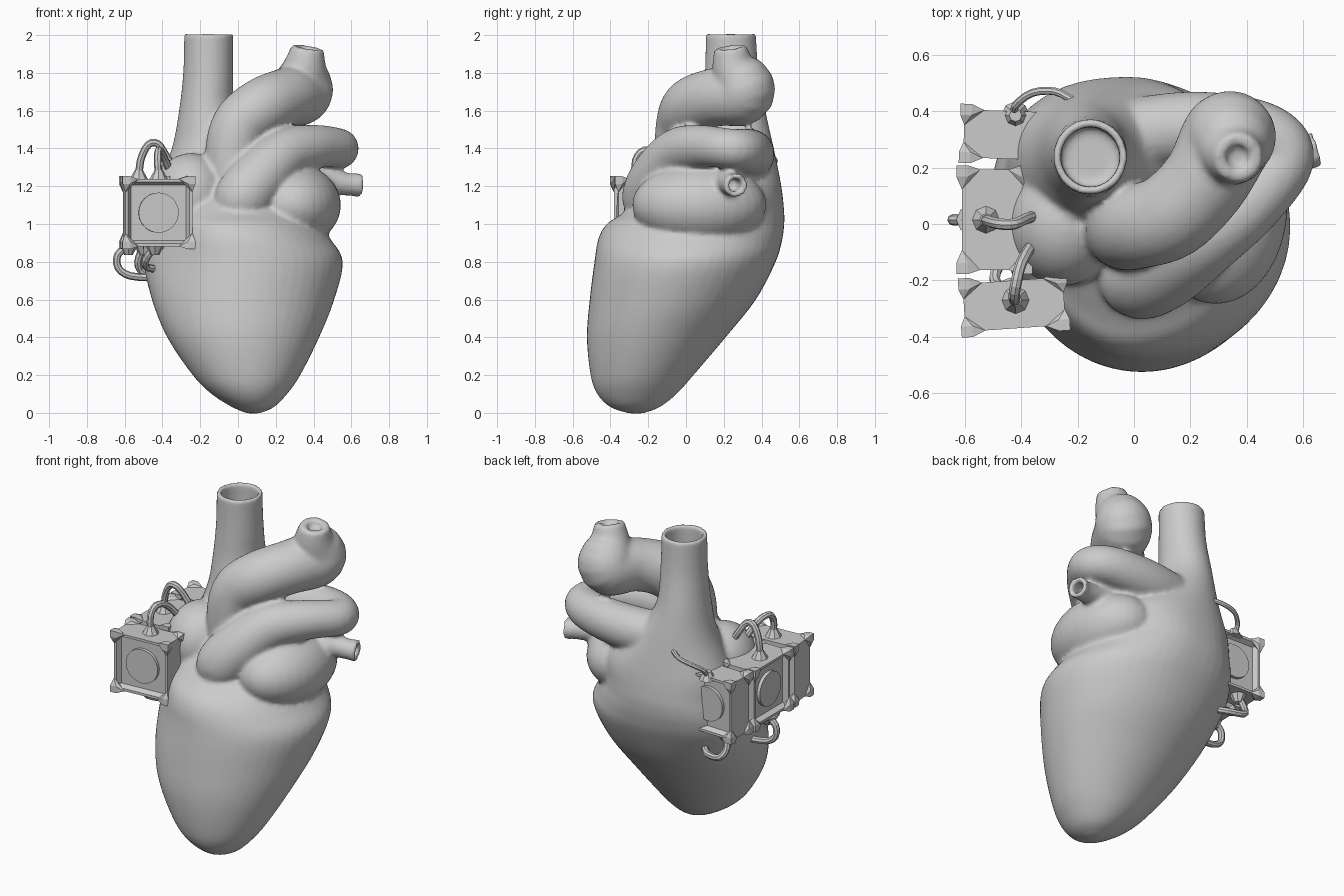
import bpy, bmesh
from math import sin, cos, pi, radians, exp
from mathutils import Vector, Matrix

if "Cube" in bpy.data.objects:
    bpy.data.objects.remove(bpy.data.objects["Cube"])


def spline(rows, n):
    """Catmull-Rom samples through rows of any width."""
    out = []
    for i in range(len(rows) - 1):
        p0, p1, p2, p3 = (rows[max(0, min(len(rows) - 1, i + k))] for k in (-1, 0, 1, 2))
        for s in range(n):
            t = s / n
            out.append([0.5 * (2 * b + (c - a) * t + (2 * a - 5 * b + 4 * c - d) * t * t
                               + (3 * b - a - 3 * c + d) * t ** 3)
                        for a, b, c, d in zip(p0, p1, p2, p3)])
    out.append(list(rows[-1]))
    return out


def skin(bm, rings, hole=None):
    """Skin rings into a closed tube; hole = (inner scale, depth vector) opens the end."""
    if hole:
        last = rings[-1]
        c = sum(last, Vector()) / len(last)
        inner = [c + (p - c) * hole[0] for p in last]
        rings = rings + [inner, [p + hole[1] for p in inner]]
    vs = [[bm.verts.new(p) for p in r] for r in rings]
    n = len(vs[0])
    for a, b in zip(vs, vs[1:]):
        for i in range(n):
            j = (i + 1) % n
            bm.faces.new((a[i], a[j], b[j], b[i]))
    bm.faces.new(vs[0][::-1])
    bm.faces.new(vs[-1])


def tube(bm, rows, sides=24, n=6, hole=None):
    """Tube through rows of (x, y, z, radius)."""
    pts = spline(rows, n)
    pos = [Vector(p[:3]) for p in pts]
    rings, t0, u = [], None, None
    for i, p in enumerate(pos):
        t = (pos[min(i + 1, len(pos) - 1)] - pos[max(i - 1, 0)]).normalized()
        u = t.orthogonal().normalized() if u is None else t0.rotation_difference(t) @ u
        w, t0 = t.cross(u), t
        rings.append([p + pts[i][3] * (cos(a) * u + sin(a) * w)
                      for a in (2 * pi * k / sides for k in range(sides))])
    skin(bm, rings, hole and (hole[0], -t0 * hole[1]))


def finish(bm, name, mat=None):
    bmesh.ops.recalc_face_normals(bm, faces=bm.faces)
    me = bpy.data.meshes.new(name)
    bm.to_mesh(me)
    bm.free()
    ob = bpy.data.objects.new(name, me)
    bpy.context.collection.objects.link(ob)
    if mat:
        ob.matrix_world = mat
    return ob


# Heart: ventricles flowing up into the open vein, rows of (z, xmin, xmax, ymin, ymax)
heart = bmesh.new()
body = [(-0.003, 0.05, 0.11, -0.30, -0.23), (0.03, -0.03, 0.19, -0.40, -0.14),
        (0.1, -0.14, 0.26, -0.47, -0.05), (0.2, -0.24, 0.33, -0.505, 0.04),
        (0.4, -0.375, 0.43, -0.525, 0.21), (0.6, -0.455, 0.51, -0.51, 0.37),
        (0.8, -0.49, 0.555, -0.485, 0.475), (0.92, -0.48, 0.49, -0.465, 0.51),
        (1.0, -0.46, 0.43, -0.42, 0.52), (1.06, -0.44, 0.40, -0.33, 0.52),
        (1.2, -0.42, 0.36, -0.14, 0.505), (1.4, -0.35, 0.12, 0.02, 0.465),
        (1.58, -0.315, -0.01, 0.08, 0.425), (1.8, -0.29, -0.025, 0.1, 0.385),
        (2.008, -0.285, -0.025, 0.105, 0.37)]
rings = []
for z, x0, x1, y0, y1 in spline(body, 5):
    ring = []
    for k in range(48):
        a = 2 * pi * k / 48
        # fuller at the back left, flatter at the front left, around the pumps
        f = 1 - 0.155 * max(0, -cos(a)) * sin(2 * a) * exp(-((z - 0.98) / 0.33) ** 2)
        ring.append(Vector(((x0 + x1) / 2 + f * (x1 - x0) / 2 * cos(a),
                            (y0 + y1) / 2 + f * (y1 - y0) / 2 * sin(a), z)))
    rings.append(ring)
skin(heart, rings, (0.8, Vector((0, 0, -0.3))))

# Atria
for loc, rad in (((0.29, 0.07, 1.1), (0.255, 0.355, 0.22)),
                 ((-0.25, 0.0, 1.15), (0.2, 0.22, 0.225))):
    bmesh.ops.create_uvsphere(heart, u_segments=32, v_segments=20, radius=1,
                              matrix=Matrix.Translation(loc) @ Matrix.Diagonal((*rad, 1)))

# Aorta, ending in a small open tip
tube(heart, [(-0.03, -0.02, 1.1, 0.13), (-0.03, -0.02, 1.35, 0.145), (0.01, -0.01, 1.52, 0.15),
             (0.13, 0.03, 1.62, 0.155), (0.25, 0.15, 1.67, 0.155), (0.33, 0.3, 1.69, 0.165),
             (0.345, 0.29, 1.76, 0.155), (0.355, 0.25, 1.84, 0.115), (0.37, 0.235, 1.935, 0.085)],
     hole=(0.5, 0.035))
# Pulmonary artery, wrapping round to the back
tube(heart, [(-0.02, -0.19, 1.05, 0.11), (0.02, -0.19, 1.13, 0.15), (0.11, -0.15, 1.24, 0.15),
             (0.25, -0.05, 1.37, 0.135), (0.41, 0.07, 1.41, 0.115), (0.535, 0.23, 1.40, 0.105),
             (0.45, 0.32, 1.39, 0.115), (0.2, 0.34, 1.37, 0.13), (-0.1, 0.3, 1.36, 0.13)])
# Small open side vein
tube(heart, [(0.25, 0.2, 1.22, 0.12), (0.45, 0.22, 1.22, 0.075), (0.58, 0.245, 1.21, 0.06),
             (0.65, 0.265, 1.205, 0.065)], hole=(0.55, 0.1))
ob = finish(heart, "heart")
rm = ob.modifiers.new("fuse", 'REMESH')
rm.mode, rm.voxel_size, rm.use_smooth_shade = 'VOXEL', 0.014, True
sm = ob.modifiers.new("soften", 'SMOOTH')
sm.factor, sm.iterations = 0.5, 5


# Pump units: recessed front, flared corners and a round window
def pump(name, loc, angle, depth):
    bm = bmesh.new()
    half, core_half = Vector((0.193, depth / 2, 0.193)), Vector((0.178, depth / 2 - 0.02, 0.178))
    core = bmesh.ops.create_cube(bm, size=2, matrix=Matrix.Diagonal((*core_half, 1)))
    front = min({f for v in core['verts'] for f in v.link_faces},
                key=lambda f: f.calc_center_median().y)
    bmesh.ops.inset_region(bm, faces=[front], thickness=0.022)
    bmesh.ops.inset_region(bm, faces=[front], thickness=0.022, depth=-0.03)
    for s in ((x, y, z) for x in (-1, 1) for y in (-1, 1) for z in (-1, 1)):
        pts = [half - 0.04 * Vector((i & 1, i >> 1 & 1, i >> 2)) for i in range(8)]
        # slopes running from the corner block down to the core edges
        for ax in range(3):
            p = core_half.copy()
            p[ax] = max(half[ax] - 0.085, 0.03)
            pts.append(p)
        vs = [bm.verts.new([c * k for c, k in zip(p, s)]) for p in pts]
        hull = bmesh.ops.convex_hull(bm, input=vs)
        loose = {v for v in hull['geom_interior'] if isinstance(v, bmesh.types.BMVert)}
        bmesh.ops.delete(bm, geom=list(loose), context='VERTS')
    bmesh.ops.create_cone(bm, cap_ends=True, segments=32, radius1=0.106, radius2=0.106, depth=0.03,
                          matrix=Matrix.Translation((0, -depth / 2 + 0.045, 0))
                          @ Matrix.Rotation(pi / 2, 4, 'X'))
    finish(bm, name, Matrix.Translation(loc) @ Matrix.Rotation(radians(angle), 4, 'Z'))


pump("front_pump", (-0.425, -0.285, 1.06), 4, 0.21)
pump("side_pump", (-0.495, 0.015, 1.06), -90, 0.27)
pump("back_pump", (-0.425, 0.315, 1.06), 178, 0.21)


# Pipes with a conical fitting where they leave a pump
def pipe(name, pts, r=0.02):
    bm = bmesh.new()
    tube(bm, [(*p, r) for p in pts], sides=8, n=3)
    up = 1 if pts[1][2] > pts[0][2] else -1
    bmesh.ops.create_cone(bm, cap_ends=True, segments=8, radius1=0.05, radius2=0.022, depth=0.05,
                          matrix=Matrix.Translation((pts[0][0], pts[0][1], pts[0][2] + up * 0.02))
                          @ Matrix.Rotation(0 if up > 0 else pi, 4, 'X'))
    finish(bm, name)


pipe("front_pump_upper_pipe", [(-0.42, -0.27, 1.24), (-0.425, -0.265, 1.34), (-0.42, -0.22, 1.39),
                               (-0.4, -0.14, 1.37), (-0.36, -0.07, 1.28)])
pipe("side_pump_upper_pipe", [(-0.525, 0.015, 1.24), (-0.515, 0.01, 1.34), (-0.475, 0.0, 1.42),
                              (-0.425, 0.0, 1.425), (-0.38, 0.02, 1.36), (-0.34, 0.03, 1.29)])
pipe("back_pump_upper_pipe", [(-0.42, 0.385, 1.22), (-0.42, 0.42, 1.28), (-0.36, 0.465, 1.32),
                              (-0.28, 0.47, 1.34), (-0.22, 0.44, 1.36)], 0.014)
pipe("front_pump_lower_pipe", [(-0.44, -0.24, 0.88), (-0.49, -0.21, 0.81), (-0.48, -0.15, 0.77),
                               (-0.4, -0.1, 0.76)])
pipe("side_pump_lower_pipe", [(-0.58, 0.015, 0.88), (-0.635, 0.015, 0.84), (-0.635, 0.015, 0.77),
                              (-0.57, 0.02, 0.725), (-0.43, 0.03, 0.715)])
pipe("back_pump_lower_pipe", [(-0.5, 0.33, 0.88), (-0.53, 0.35, 0.8), (-0.5, 0.38, 0.74),
                              (-0.4, 0.36, 0.73), (-0.34, 0.3, 0.75)])
